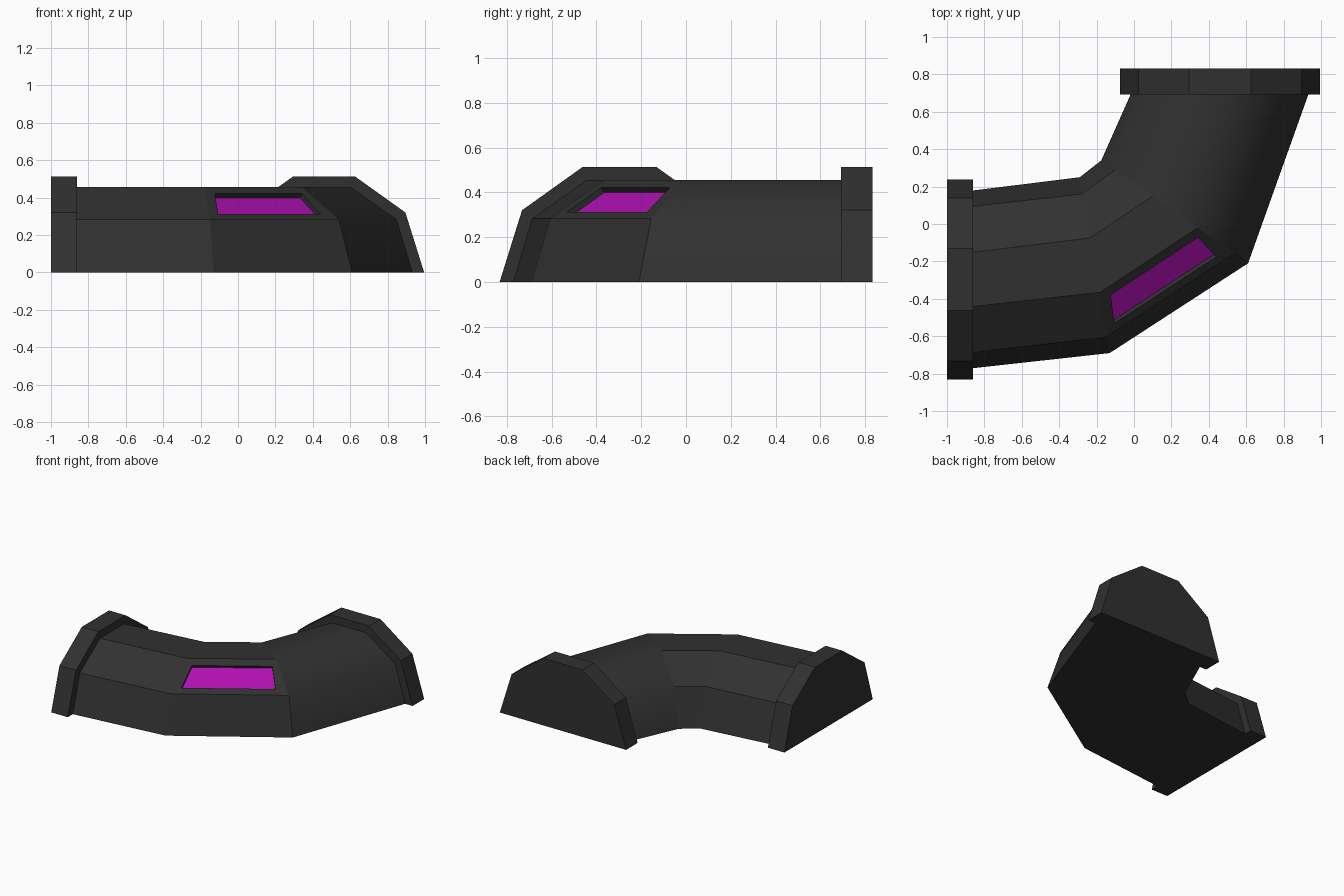
import bpy
import bmesh
from mathutils import Vector

cube = bpy.data.objects.get("Cube")
if cube:
    bpy.data.objects.remove(cube)


def material(name, rgb):
    mat = bpy.data.materials.new(name)
    mat.use_nodes = True
    color = (*rgb, 1)
    mat.diffuse_color = color
    mat.node_tree.nodes["Principled BSDF"].inputs["Base Color"].default_value = color
    return mat


CHARCOAL = material("charcoal", (0.03, 0.03, 0.03))
MAGENTA = material("magenta", (0.42, 0.005, 0.44))


def finish(bm, name):
    bmesh.ops.recalc_face_normals(bm, faces=bm.faces)
    mesh = bpy.data.meshes.new(name)
    bm.to_mesh(mesh)
    bm.free()
    for mat in (CHARCOAL, MAGENTA):
        mesh.materials.append(mat)
    obj = bpy.data.objects.new(name, mesh)
    bpy.context.collection.objects.link(obj)
    return obj


def loft(rings):
    """Closed skin through the rings; returns the bmesh and faces[segment][side]."""
    bm = bmesh.new()
    loops = [[bm.verts.new(p) for p in ring] for ring in rings]
    n = len(rings[0])
    grid = []
    for a, b in zip(loops, loops[1:]):
        grid.append([bm.faces.new((a[i], a[(i + 1) % n], b[(i + 1) % n], b[i]))
                     for i in range(n)])
    bm.faces.new(loops[0])
    bm.faces.new(loops[-1])
    return bm, grid


def arch(half_widths, heights):
    """Six-point arch as (offset, height), from the outer foot to the inner foot."""
    outer = list(zip(half_widths, heights))
    return outer + [(-w, h) for w, h in reversed(outer)]


TUBE = arch((0.475, 0.39, 0.145), (0, 0.283, 0.455))
COLLAR = arch((0.535, 0.435, 0.165), (0, 0.32, 0.513))
SIDE_Y, BACK_X = -0.297, 0.46     # centre lines of the two mouths

# Bent tube: straight mouths joined through two mitred bends
side_ring = [(-0.87, SIDE_Y - w, h) for w, h in TUBE]
back_ring = [(BACK_X + w, 0.70, h) for w, h in TUBE]
bend_a = [(-0.13, -0.69), (-0.15, -0.605), (-0.18, -0.365),
          (-0.235, -0.075), (-0.28, 0.16), (-0.29, 0.25)]
bend_b = [(0.61, -0.21), (0.54, -0.155), (0.34, -0.02),
          (0.10, 0.15), (-0.10, 0.29), (-0.175, 0.34)]
mitres = [[(x, y, h) for (x, y), (w, h) in zip(bend, TUBE)] for bend in (bend_a, bend_b)]
bm, grid = loft([side_ring, *mitres, back_ring])

# The back run is softly rounded, with crisp ends
for face in grid[2][:5]:
    face.smooth = True
for face in grid[1]:
    for edge in face.edges:
        if any(f in grid[2] for f in edge.link_faces):
            edge.smooth = False

# Sunken light window in the upper outer face of the middle run
panel = grid[1][1]
low_a, high_a, high_b, low_b = corners = list(panel.verts)


def on_panel(u, t):
    low = low_a.co.lerp(low_b.co, u)
    high = high_a.co.lerp(high_b.co, u)
    return low.lerp(high, t)


panel.normal_update()
inward = panel.normal.copy()
if inward.z > 0:
    inward.negate()
rim_points = [on_panel(u, t) for u, t in ((0.075, 0.17), (0.09, 0.8), (0.93, 0.8), (0.9, 0.17))]
rim = [bm.verts.new(p) for p in rim_points]
floor = [bm.verts.new(p + inward * 0.028) for p in rim_points]
bmesh.ops.delete(bm, geom=[panel], context='FACES_ONLY')
for outer, inner in ((corners, rim), (rim, floor)):
    for i in range(4):
        j = (i + 1) % 4
        bm.faces.new((outer[i], outer[j], inner[j], inner[i]))
bm.faces.new(floor).material_index = 1
finish(bm, "bent_tube")

# Collars closing the two mouths
bm, _ = loft([[(x, SIDE_Y - w, h) for w, h in COLLAR] for x in (-1.0, -0.86)])
finish(bm, "side_collar")
bm, _ = loft([[(BACK_X + w, y, h) for w, h in COLLAR] for y in (0.692, 0.832)])
finish(bm, "back_collar")
